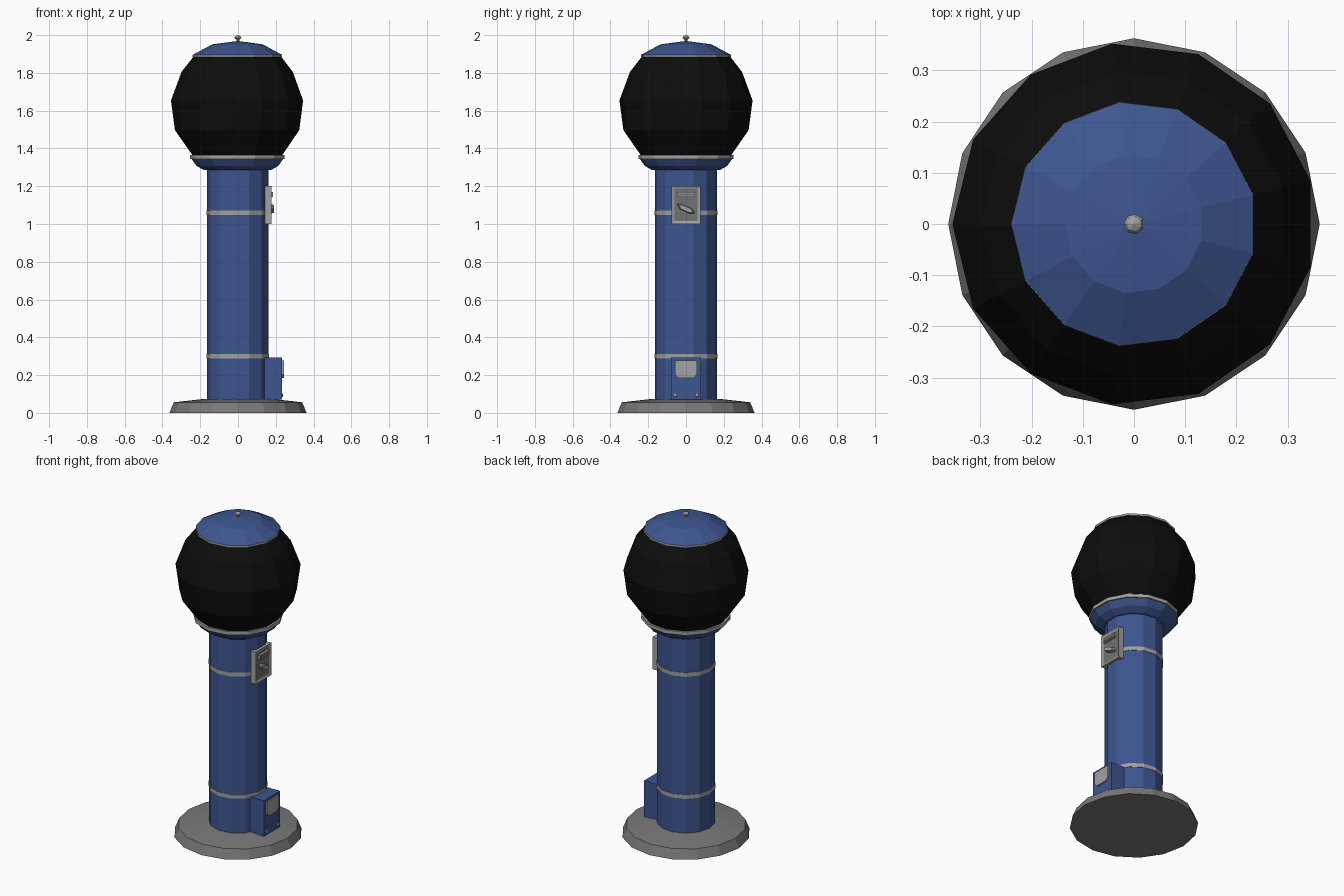
import bpy, bmesh, math
from mathutils import Vector

if "Cube" in bpy.data.objects:
    bpy.data.objects.remove(bpy.data.objects["Cube"])


def mat(name, r, g, b):
    m = bpy.data.materials.new(name)
    m.diffuse_color = (r, g, b, 1)
    m.use_nodes = True
    m.node_tree.nodes["Principled BSDF"].inputs["Base Color"].default_value = m.diffuse_color
    return m


BLUE = mat("blue_paint", 0.047, 0.092, 0.28)
BLACK = mat("black_globe", 0.004, 0.004, 0.004)
STEEL = mat("light_steel", 0.36, 0.36, 0.36)
GREY = mat("base_grey", 0.19, 0.19, 0.19)
DARK = mat("dark_steel", 0.17, 0.17, 0.17)


def finish(bm, name, m):
    bmesh.ops.remove_doubles(bm, verts=bm.verts, dist=1e-5)
    bmesh.ops.recalc_face_normals(bm, faces=bm.faces)
    me = bpy.data.meshes.new(name)
    bm.to_mesh(me)
    bm.free()
    me.materials.append(m)
    ob = bpy.data.objects.new(name, me)
    bpy.context.collection.objects.link(ob)
    return ob


def lathe(name, profile, m, sides=13):
    """Spin an (r, z) profile round z; both ends are closed."""
    bm = bmesh.new()
    rings = []
    for r, z in profile:
        rings.append([bm.verts.new((r * math.cos(math.pi + i * math.tau / sides),
                                    r * math.sin(math.pi + i * math.tau / sides), z))
                      for i in range(sides)])
    for a, b in zip(rings, rings[1:]):
        for i in range(sides):
            j = (i + 1) % sides
            bm.faces.new((a[i], a[j], b[j], b[i]))
    for ring, (r, z) in ((rings[0], profile[0]), (rings[-1], profile[-1])):
        if r > 1e-4:
            bm.faces.new(ring)
    bmesh.ops.dissolve_degenerate(bm, dist=1e-5, edges=bm.edges)
    return finish(bm, name, m)


def plate(name, outline, x0, x1, m, shrink=1.0):
    """Extrude a (y, z) outline along x, optionally tapering the outer face."""
    n = len(outline)
    cy = sum(p[0] for p in outline) / n
    cz = sum(p[1] for p in outline) / n
    bm = bmesh.new()
    a = [bm.verts.new((x0, y, z)) for y, z in outline]
    b = [bm.verts.new((x1, cy + (y - cy) * shrink, cz + (z - cz) * shrink)) for y, z in outline]
    bm.faces.new(a)
    bm.faces.new(b)
    for i in range(n):
        j = (i + 1) % n
        bm.faces.new((a[i], a[j], b[j], b[i]))
    return finish(bm, name, m)


def rect(w, z0, z1):
    return [(-w, z0), (w, z0), (w, z1), (-w, z1)]


# Base and column
lathe("base", [(0.363, 0), (0.34, 0.056), (0.18, 0.074), (0.1, 0.074)], GREY, 16)
lathe("column", [(0.165, 0.06), (0.165, 1.30)], BLUE)
for name, z in (("lower_band", 0.30), ("upper_band", 1.06)):
    lathe(name, [(0.168, z - 0.012), (0.168, z + 0.012)], STEEL)

# Collar, globe and cap
lathe("collar", [(0.16, 1.285), (0.18, 1.285), (0.22, 1.308), (0.247, 1.346)], BLUE)
lathe("collar_ring", [(0.254, 1.345), (0.254, 1.366)], STEEL)
lathe("globe", [(0.238, 1.36), (0.334, 1.497), (0.355, 1.654), (0.299, 1.805), (0.234, 1.888)], BLACK)
lathe("cap_ring", [(0.24, 1.884), (0.24, 1.896)], STEEL)
lathe("cap", [(0.239, 1.896), (0.136, 1.951), (0.0, 1.969)], BLUE)
lathe("finial", [(0.008, 1.96), (0.008, 1.975), (0.02, 1.985), (0.014, 1.994), (0.0, 2.0)], STEEL, 7)

# Coin mechanism: frame with inset dark panel
frame = plate("coin_frame", rect(0.077, 1.0, 1.2), 0.142, 0.177, STEEL)
frame.data.materials.append(DARK)
bm = bmesh.new()
bm.from_mesh(frame.data)
front = max(bm.faces, key=lambda f: f.calc_center_median().x)
bmesh.ops.inset_region(bm, faces=[front], thickness=0.021)
front.material_index = 1
bmesh.ops.translate(bm, verts=front.verts, vec=(-0.006, 0, 0))
bm.to_mesh(frame.data)
bm.free()
plate("coin_slot_plate", rect(0.048, 1.143, 1.169), 0.17, 0.184, STEEL)
plate("coin_slot", rect(0.042, 1.150, 1.162), 0.183, 0.186, DARK)

# Tilted turning handle
t = math.radians(-24)
leaf = [(-0.054, 0.004), (-0.03, -0.014), (0.03, -0.014), (0.054, -0.004), (0.03, 0.014), (-0.03, 0.014)]
plate("handle", [(y * math.cos(t) - z * math.sin(t), 1.08 + y * math.sin(t) + z * math.cos(t))
                 for y, z in leaf], 0.17, 0.191, STEEL, 0.8)

# Dispenser box with flap and bolts
plate("dispenser_box", rect(0.08, 0.07, 0.292), 0.14, 0.234, BLUE)
plate("dispenser_flap", [(-0.04, 0.185), (0.04, 0.185), (0.058, 0.203), (0.058, 0.277),
                         (-0.058, 0.277), (-0.058, 0.203)], 0.23, 0.243, STEEL)
for side, s in (("left", -1), ("right", 1)):
    plate(side + "_bolt", [(s * 0.057 + 0.012 * math.cos(i * math.tau / 6),
                            0.094 + 0.012 * math.sin(i * math.tau / 6)) for i in range(6)],
          0.23, 0.238, STEEL, 0.8)
